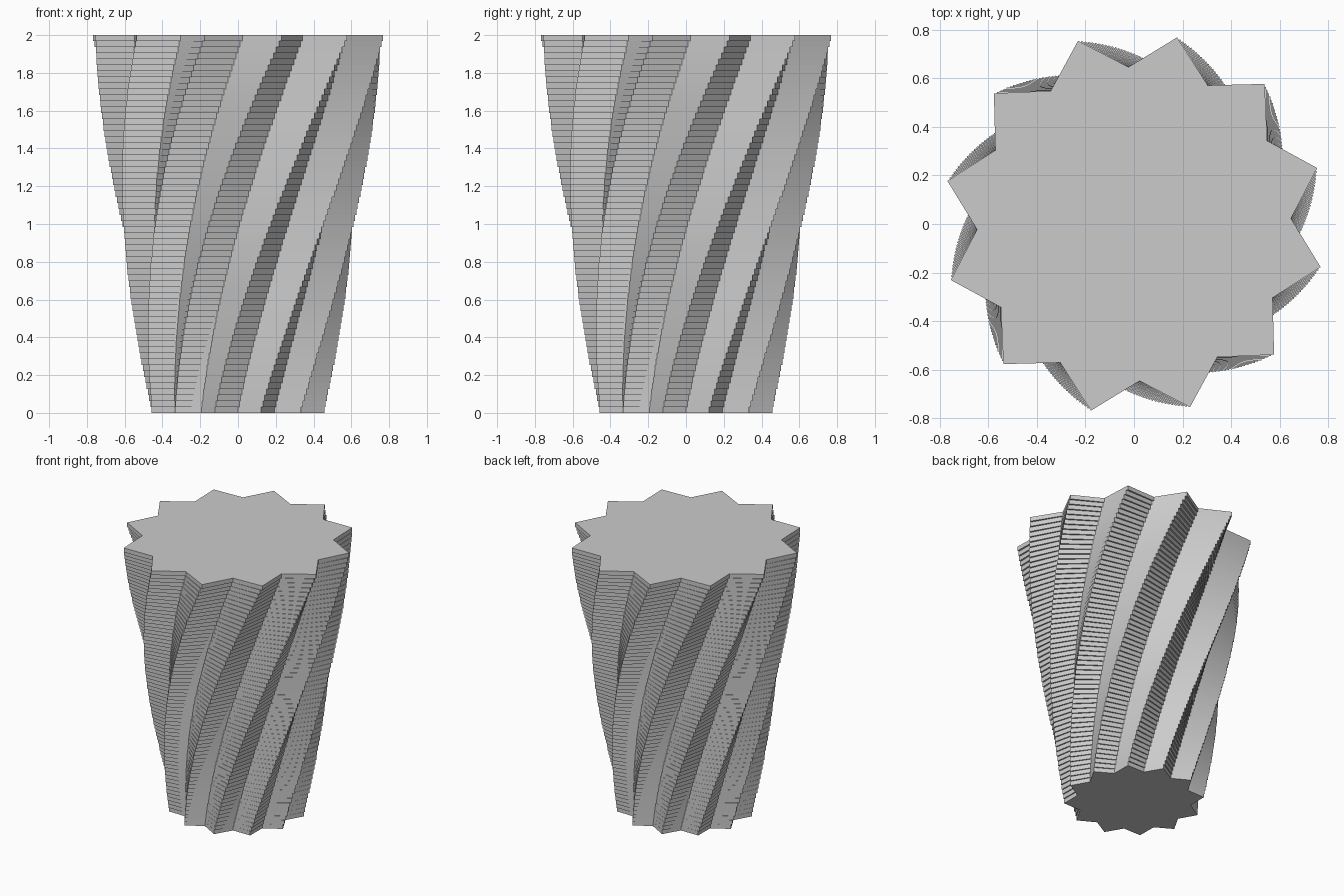
import bpy
import bmesh
from math import cos, sin, radians

POINTS = 12            # star tips
LAYERS = 63            # stacked slabs
HEIGHT = 2.0
TIP, VALLEY = 0.788, 0.646
BASE_SCALE = 0.6       # size of the lowest slab against the top one
TWIST = radians(62)    # turn from lowest to highest slab

cube = bpy.data.objects.get("Cube")
if cube:
    bpy.data.objects.remove(cube, do_unlink=True)

# Plain grey
grey = bpy.data.materials.new("plain grey")
grey.use_nodes = True
colour = (0.6, 0.6, 0.6, 1)
grey.diffuse_color = colour
grey.node_tree.nodes["Principled BSDF"].inputs["Base Color"].default_value = colour


def add_star_slab(bm, z, thickness, scale, turn):
    """Extrude one star outline into a closed slab."""
    outline = []
    for i in range(2 * POINTS):
        radius = scale * (TIP if i % 2 else VALLEY)
        angle = turn + radians(180 * i / POINTS)
        outline.append(bm.verts.new((radius * cos(angle), radius * sin(angle), z)))
    bottom = bm.faces.new(outline)
    top = bmesh.ops.extrude_face_region(bm, geom=[bottom], use_keep_orig=True)
    raised = [v for v in top["geom"] if isinstance(v, bmesh.types.BMVert)]
    bmesh.ops.translate(bm, verts=raised, vec=(0, 0, thickness))


# Twisted, widening stack of star slabs
bm = bmesh.new()
step = HEIGHT / LAYERS
for n in range(LAYERS):
    t = n / (LAYERS - 1)
    add_star_slab(bm, n * step, step, BASE_SCALE + (1 - BASE_SCALE) * t, TWIST * t)
bmesh.ops.recalc_face_normals(bm, faces=bm.faces)

mesh = bpy.data.meshes.new("twisted_star_column")
bm.to_mesh(mesh)
bm.free()
mesh.materials.append(grey)
column = bpy.data.objects.new("twisted_star_column", mesh)
bpy.context.collection.objects.link(column)
